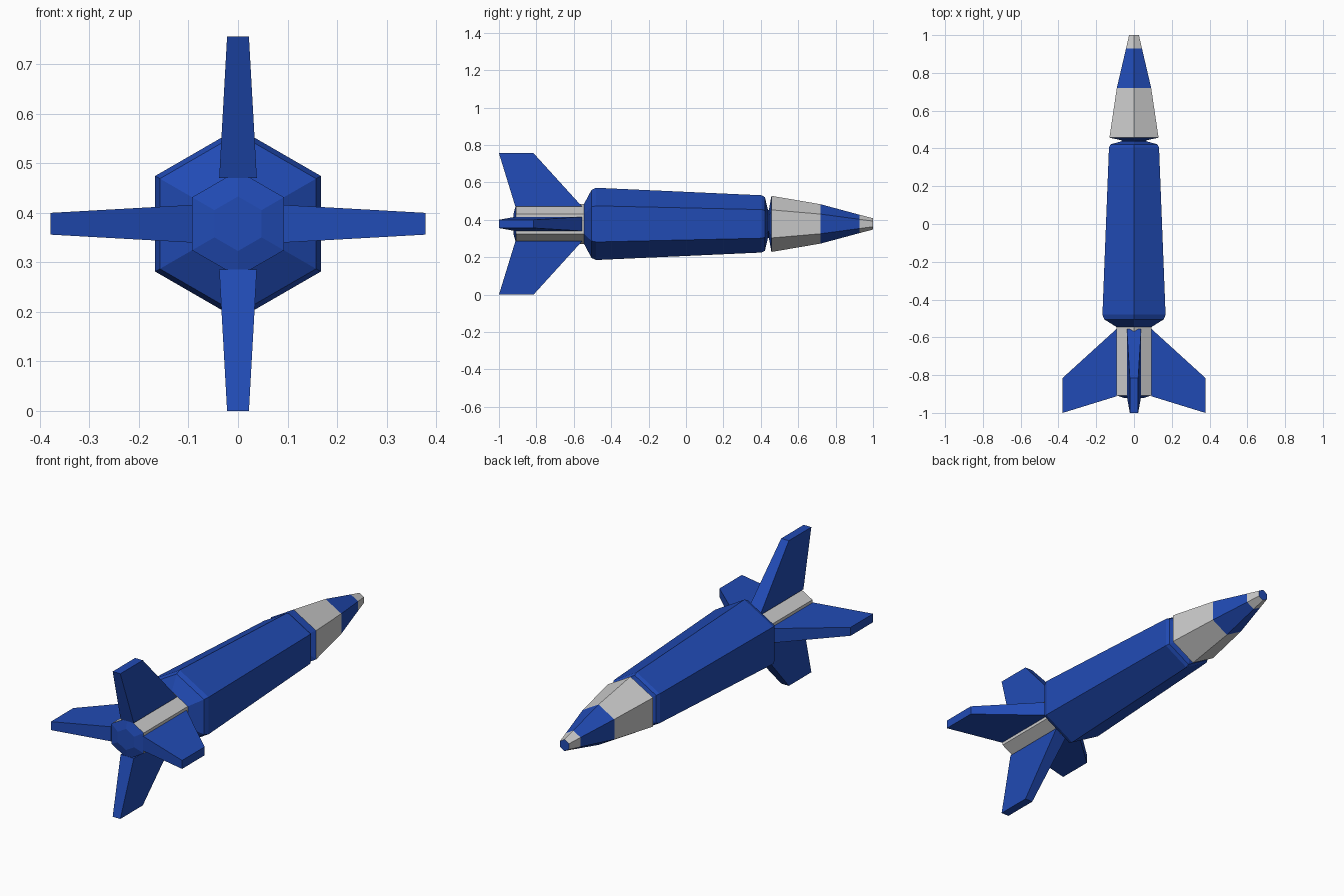
import bpy, bmesh, math
from mathutils import Matrix, Vector

if "Cube" in bpy.data.objects:
    bpy.data.objects.remove(bpy.data.objects["Cube"])

AXIS_Z = 0.378
blue = bpy.data.materials.new("blue_paint")
blue.diffuse_color = (0.015, 0.07, 0.46, 1)
blue.use_nodes = True
blue.node_tree.nodes["Principled BSDF"].inputs["Base Color"].default_value = blue.diffuse_color


def add_object(name, bm, mat=None):
    mesh = bpy.data.meshes.new(name)
    bm.to_mesh(mesh)
    bm.free()
    if mat:
        mesh.materials.append(mat)
    obj = bpy.data.objects.new(name, mesh)
    obj.location.z = AXIS_Z
    bpy.context.collection.objects.link(obj)
    return obj


def hex_loft(name, profile, mat=None, cap_rear=False, cap_tip=False):
    """Six-sided loft along y from (y, corner radius) pairs."""
    bm = bmesh.new()
    angles = [math.radians(90 + 60 * k) for k in range(6)]
    rings = [[bm.verts.new((r * math.cos(a), y, r * math.sin(a))) for a in angles]
             for y, r in profile]
    for a, b in zip(rings, rings[1:]):
        for k in range(6):
            j = (k + 1) % 6
            bm.faces.new((a[k], b[k], b[j], a[j]))
    if cap_rear:
        bm.faces.new(rings[0])
    if cap_tip:
        bm.faces.new(rings[-1][::-1])
    return add_object(name, bm, mat)


# Tail: bevelled end plate and grey motor section
hex_loft("tail_end_plate", [(-0.922, 0.055), (-0.908, 0.107)], blue, cap_rear=True)
hex_loft("tail_section", [(-0.908, 0.107), (-0.54, 0.107)])

# Main body, ending in a narrow neck that flares out to the nose base
hex_loft("main_body", [(-0.545, 0.107), (-0.505, 0.182), (-0.48, 0.193),
                       (0.405, 0.153), (0.422, 0.143), (0.438, 0.075),
                       (0.443, 0.075), (0.457, 0.15)], blue, cap_rear=True)

# Nose cone in coloured bands
hex_loft("nose_base", [(0.457, 0.15), (0.72, 0.105)])
hex_loft("nose_band", [(0.72, 0.105), (0.928, 0.049)], blue)
hex_loft("nose_tip", [(0.928, 0.049), (1.0, 0.03)])
hex_loft("nose_tip_plate", [(1.0, 0.03)], blue, cap_tip=True)

# Four swept fins: (y, distance from axis, half thickness)
FIN = [(-0.912, 0.092, 0.038), (-0.555, 0.092, 0.038),
       (-0.815, 0.378, 0.022), (-1.0, 0.378, 0.022)]
for i, side in enumerate(("top", "right", "bottom", "left")):
    bm = bmesh.new()
    near = [bm.verts.new((-t, y, d)) for y, d, t in FIN]
    far = [bm.verts.new((t, y, d)) for y, d, t in FIN]
    bm.faces.new(near)
    bm.faces.new(far[::-1])
    for k in range(4):
        j = (k + 1) % 4
        bm.faces.new((near[k], far[k], far[j], near[j]))
    bmesh.ops.recalc_face_normals(bm, faces=bm.faces)
    bmesh.ops.rotate(bm, verts=bm.verts, cent=Vector(),
                     matrix=Matrix.Rotation(math.radians(90 * i), 3, 'Y'))
    add_object(side + "_fin", bm, blue)
